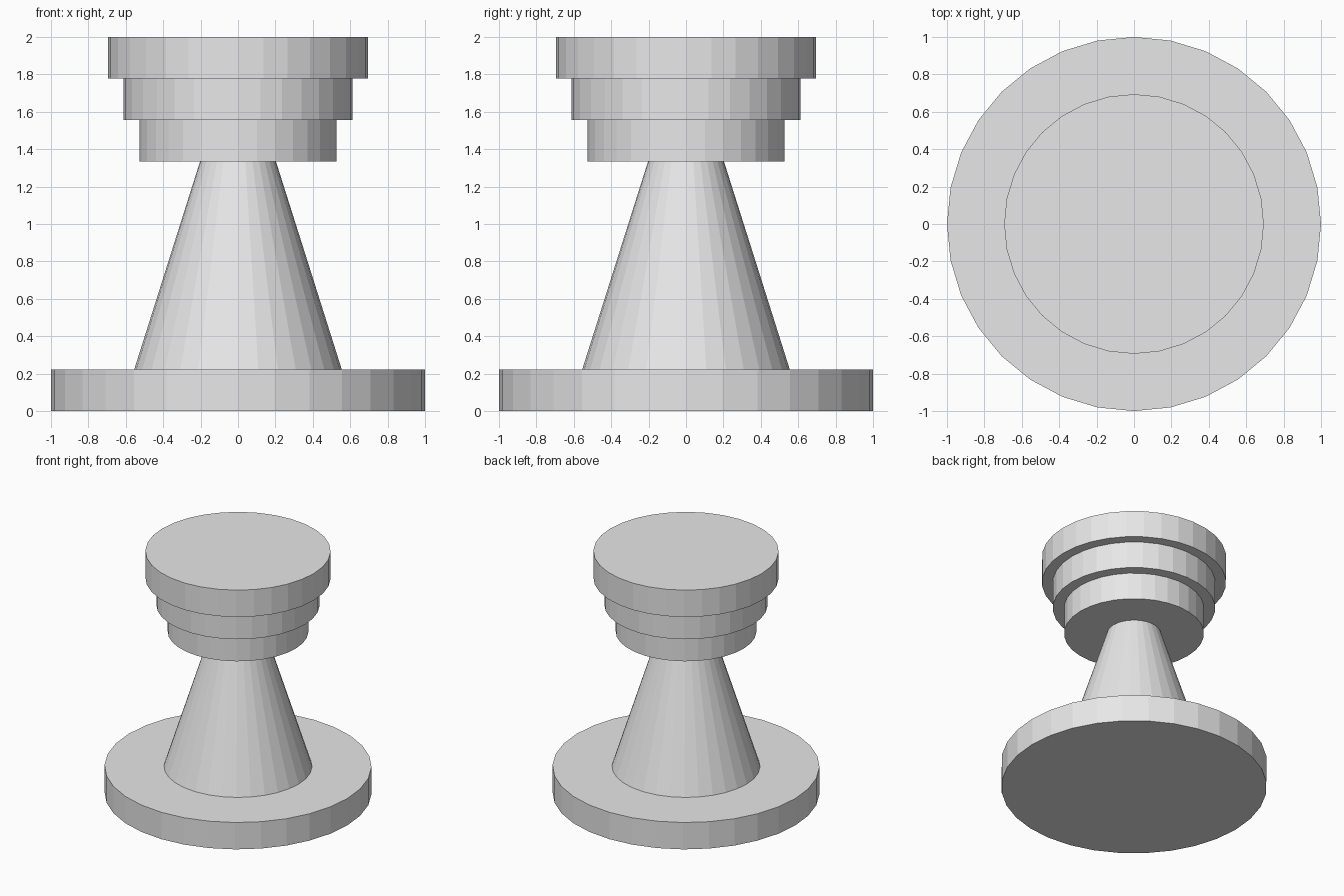
import bpy

SIDES = 32

cube = bpy.data.objects.get("Cube")
if cube:
    bpy.data.objects.remove(cube, do_unlink=True)

grey = bpy.data.materials.new("light grey")
grey.use_nodes = True
colour = (0.8, 0.8, 0.8, 1)
grey.diffuse_color = colour
grey.node_tree.nodes["Principled BSDF"].inputs["Base Color"].default_value = colour


def frustum(name, bottom, top, r_bottom, r_top):
    """Flat-shaded round part standing between two heights."""
    bpy.ops.mesh.primitive_cone_add(
        vertices=SIDES, radius1=r_bottom, radius2=r_top,
        depth=top - bottom, location=(0, 0, (bottom + top) / 2))
    part = bpy.context.object
    part.name = name
    part.data.materials.append(grey)
    return part


# Wide foot and tapering stem
STEP = 0.222
frustum("base_disc", 0, STEP, 1, 1)
frustum("tapered_stem", STEP, 1.334, 0.555, 0.203)

# Stepped head, widening upwards
for i, (name, radius) in enumerate([("head_lower_disc", 0.527),
                                    ("head_middle_disc", 0.612),
                                    ("head_top_disc", 0.694)]):
    z = 2 - STEP * (3 - i)
    frustum(name, z, z + STEP, radius, radius)
